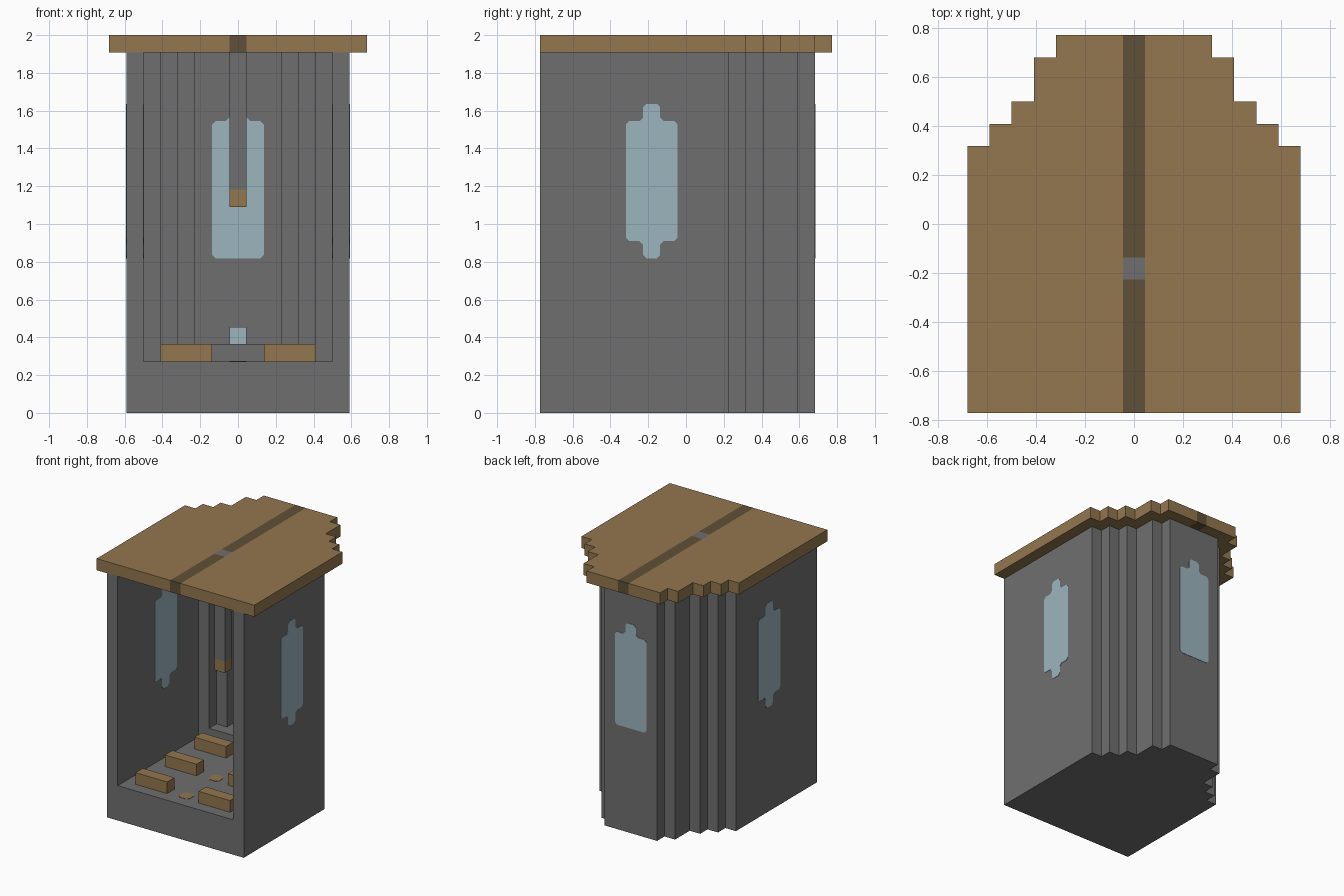
import bpy, bmesh
from mathutils import Vector

cube = bpy.data.objects.get("Cube")
if cube:
    bpy.data.objects.remove(cube, do_unlink=True)

U = 1 / 11  # one block


def material(name, rgb):
    m = bpy.data.materials.new(name)
    m.use_nodes = True
    m.diffuse_color = (*rgb, 1)
    bsdf = next(n for n in m.node_tree.nodes if n.type == 'BSDF_PRINCIPLED')
    bsdf.inputs["Base Color"].default_value = (*rgb, 1)
    return m


STONE = material("grey stone", (0.159, 0.159, 0.159))
WOOD = material("brown wood", (0.29, 0.184, 0.077))
DARK = material("dark wood", (0.117, 0.08, 0.038))
GLASS = material("pale blue glass", (0.335, 0.46, 0.52))

AXES = {
    'x': lambda a, b, d: (d, a, b),
    'y': lambda a, b, d: (a, d, b),
    'z': lambda a, b, d: (a, b, d),
}


def prism(name, outline, lo, hi, mat, axis='z'):
    """Extrude a flat outline from lo to hi along an axis, in block units."""
    bm = bmesh.new()
    place = AXES[axis]
    face = bm.faces.new([bm.verts.new(Vector(place(a, b, lo)) * U) for a, b in outline])
    out = bmesh.ops.extrude_face_region(bm, geom=[face])
    moved = [g for g in out["geom"] if isinstance(g, bmesh.types.BMVert)]
    bmesh.ops.translate(bm, verts=moved, vec=Vector(place(0, 0, hi - lo)) * U)
    bmesh.ops.recalc_face_normals(bm, faces=bm.faces)
    mesh = bpy.data.meshes.new(name)
    bm.to_mesh(mesh)
    bm.free()
    mesh.materials.append(mat)
    obj = bpy.data.objects.new(name, mesh)
    bpy.context.collection.objects.link(obj)
    return obj


def rect(x0, x1, y0, y1):
    return [(x0, y0), (x1, y0), (x1, y1), (x0, y1)]


def stepped(front, steps):
    """Right-hand edge of a plan that narrows in steps towards the back."""
    pts, y = [], front
    for half_width, end in steps:
        pts += [(half_width, y), (half_width, end)]
        y = end
    return pts


def mirrored(pts):
    return [(-x, y) for x, y in reversed(pts)]


def chamfer(pts, size=0.2):
    result = []
    for i, p in enumerate(pts):
        p = Vector(p)
        for q in (pts[i - 1], pts[(i + 1) % len(pts)]):
            result.append(tuple(p + (Vector(q) - p).normalized() * size))
    return result


# Hollow body: stepped shell, open at the front, on a thick base
outer = stepped(-8.5, [(6.5, 2.5), (5.5, 3.5), (4.5, 4.5), (3.5, 6.5), (2.5, 7.5)])
inner = stepped(-9.5, [(5.5, 2.5), (4.5, 3.5), (3.5, 4.5), (2.5, 6.5)])
inner = [(x - 0.004, y - 0.004) for x, y in inner]
body = prism("stone_body", outer + mirrored(outer), 0, 21, STONE)
cutter = prism("room_cutter", inner + mirrored(inner), 3, 22, STONE)
cutter.hide_render = True
mod = body.modifiers.new("hollow", 'BOOLEAN')
mod.operation = 'DIFFERENCE'
mod.solver = 'EXACT'
mod.object = cutter
bpy.context.view_layer.objects.active = body
bpy.ops.object.modifier_apply(modifier=mod.name)
bpy.data.objects.remove(cutter, do_unlink=True)

# Raised platform and altar at the back
dais = stepped(2.5, [(4.5, 3.5), (3.5, 4.5), (2.5, 6.5)])
prism("platform", dais + mirrored(dais), 3, 4, STONE)
prism("altar", rect(-0.5, 0.5, 4.5, 5.5), 4, 5, GLASS)

# Benches in rows with a floor tile in the aisle
for row, y in enumerate((-7.5, -3.5, 0.5), 1):
    prism(f"left_bench_{row}", rect(1.5, 4.5, y, y + 1), 3, 4, WOOD)
    prism(f"right_bench_{row}", rect(-4.5, -1.5, y, y + 1), 3, 4, WOOD)
    prism(f"aisle_tile_{row}", chamfer(rect(-0.5, 0.5, y, y + 1)), 2.97, 3.03, WOOD)

# Roof: two mirrored halves and a dark ridge strip
edge = stepped(-8.5, [(7.5, 3.5), (6.5, 4.5), (5.5, 5.5), (4.5, 7.5), (3.5, 8.5)])
half = [(0.5, -8.5)] + edge + [(0.5, 8.5)]
prism("roof_left", half, 21, 22, WOOD)
prism("roof_right", mirrored(half), 21, 22, WOOD)
prism("ridge_front", rect(-0.5, 0.5, -8.5, -2.5), 21, 22, DARK)
prism("ridge_back", rect(-0.5, 0.5, -1.5, 8.5), 21, 22, DARK)

# Hanging lamp on a post that reaches through the roof
post = rect(-0.5, 0.5, -2.5, -1.5)
prism("lamp_post", post, 13, 22, STONE)
prism("lamp", post, 12, 13, WOOD)


# Windows: thin panes on both faces of each wall
def window(centre, bottom, nub):
    upper = [(1.5, 17), (0.5, 17), (0.5, 18)]
    right = [(1.5, bottom)] + upper
    if nub:
        right = [(0.5, bottom - 1), (0.5, bottom)] + right
    return chamfer([(centre + a, b) for a, b in right + mirrored(right)])


side_window = window(-2, 10, True)
for side, sign in (("left", 1), ("right", -1)):
    for face, d in (("outer", 6.5), ("inner", 5.5)):
        prism(f"{side}_window_{face}", side_window, sign * d - 0.03, sign * d + 0.03, GLASS, 'x')
for face, d in (("outer", 7.5), ("inner", 6.5)):
    prism(f"back_window_{face}", window(0, 9, False), d - 0.03, d + 0.03, GLASS, 'y')
